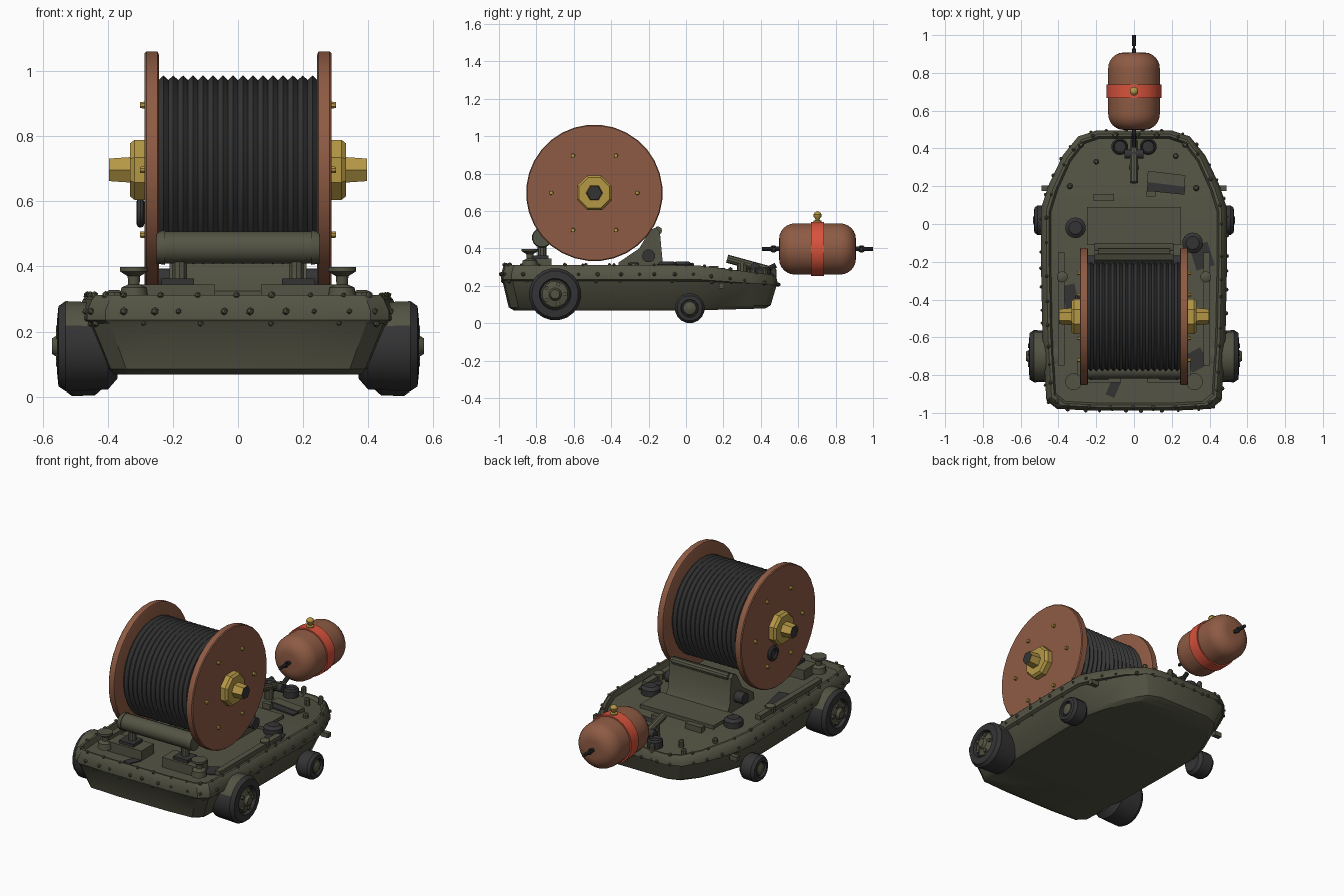
import bpy, bmesh, math, random
from mathutils import Matrix, Vector

cube = bpy.data.objects.get("Cube")
if cube:
    bpy.data.objects.remove(cube)
random.seed(4)


def material(name, r, g, b):
    m = bpy.data.materials.new(name)
    m.use_nodes = True
    m.diffuse_color = (r, g, b, 1)
    m.node_tree.nodes["Principled BSDF"].inputs["Base Color"].default_value = (r, g, b, 1)
    return m


GREEN = material("olive green", .088, .088, .058)
DARK = material("dark grey", .034, .034, .036)
CABLE = material("cable black", .036, .036, .036)
BROWN = material("rusty brown", .27, .105, .058)
RED = material("band red", .68, .085, .045)
GOLD = material("brass", .46, .31, .06)
TURN = {"X": Matrix.Rotation(math.pi / 2, 4, "Y"),
        "Y": Matrix.Rotation(-math.pi / 2, 4, "X"), "Z": Matrix()}


def finish(name, bm, mats, rule=None, smooth=35):
    """Turn a bmesh into an object; rule picks a material index per face."""
    bmesh.ops.recalc_face_normals(bm, faces=bm.faces)
    for f in bm.faces:
        f.material_index = rule(f) if rule else 0
    me = bpy.data.meshes.new(name)
    bm.to_mesh(me)
    bm.free()
    for m in mats:
        me.materials.append(m)
    ob = bpy.data.objects.new(name, me)
    bpy.context.collection.objects.link(ob)
    if smooth:
        bpy.ops.object.select_all(action="DESELECT")
        ob.select_set(True)
        bpy.context.view_layer.objects.active = ob
        bpy.ops.object.shade_smooth_by_angle(angle=math.radians(smooth))
    return ob


def lathe(name, profile, axis, at, mats, seg=24, rule=None, smooth=35, tilt=None):
    """Revolve (offset, radius) points round an axis and cap both ends."""
    bm = bmesh.new()
    rings = [[bm.verts.new((r * math.cos(t), r * math.sin(t), a))
              for t in (math.tau * (i + .5) / seg for i in range(seg))] for a, r in profile]
    for p, q in zip(rings, rings[1:]):
        for i in range(seg):
            j = (i + 1) % seg
            bm.faces.new((p[i], p[j], q[j], q[i]))
    bm.faces.new(rings[0])
    bm.faces.new(rings[-1])
    bm.transform(Matrix.Translation(at) @ (tilt or TURN[axis]))
    return finish(name, bm, mats, rule, smooth)


def rod(name, p, q, r, mat, seg=10):
    p, q = Vector(p), Vector(q)
    tilt = (q - p).to_track_quat("Z", "Y").to_matrix().to_4x4()
    return lathe(name, [(0, r), ((q - p).length, r)], "Z", p, [mat], seg, tilt=tilt)


def box(name, at, size, mat, turn=0):
    bm = bmesh.new()
    bmesh.ops.create_cube(bm, size=1, matrix=Matrix.Translation(at)
                          @ Matrix.Rotation(turn, 4, "Z") @ Matrix.Diagonal((*size, 1)))
    return finish(name, bm, [mat], smooth=0)


def prism(name, pts, half, mat):
    """Extrude a (y, z) profile across x."""
    bm = bmesh.new()
    a, b = ([bm.verts.new((s * half, y, z)) for y, z in pts] for s in (-1, 1))
    bm.faces.new(a)
    bm.faces.new(b)
    for i in range(len(pts)):
        j = (i + 1) % len(pts)
        bm.faces.new((a[i], a[j], b[j], b[i]))
    return finish(name, bm, [mat], smooth=30)


def ring(name, at, axis, major, minor, mat):
    prof = [(minor * math.sin(t), major + minor * math.cos(t))
            for t in (math.tau * i / 8 for i in range(9))]
    return lathe(name, prof, axis, at, [mat], 16)


# Hull: one outline lofted through levels (z, x scale, y scale, bow drop)
half = [(.2, -.985), (.4, -.975), (.455, -.93), (.475, -.6), (.483, -.2), (.483, .08),
        (.445, .2), (.37, .36), (.29, .46), (.2, .49)]
outline = half + [(-x, y) for x, y in reversed(half)]
levels = [(.068, .82, .91, -.2), (.085, .86, .95, -.2), (.225, .985, .995, .3), (.235, 1.02, 1.005, .6),
          (.262, 1.02, 1.005, 1), (.3, .985, .99, 1), (.312, .96, .98, 1), (.312, .93, .965, 1),
          (.283, .91, .95, .8)]


def place(x, y, level):
    z, sx, sy, drop = level
    return Vector((x * sx, (y + .25) * sy - .25, z - drop * .055 * max(0, (y - .05) / .44)))


bm = bmesh.new()
loops = [[bm.verts.new(place(x, y, lv)) for x, y in outline] for lv in levels]
n = len(outline)
for p, q in zip(loops, loops[1:]):
    for i in range(n):
        j = (i + 1) % n
        bm.faces.new((p[i], p[j], q[j], q[i]))
for lp in (loops[0], loops[-1]):
    for i in range(n // 2 - 1):
        bm.faces.new((lp[i], lp[i + 1], lp[n - 2 - i], lp[n - 1 - i]))
finish("hull", bm, [GREEN], smooth=30)

# Rivets along the belt and the rim
bm = bmesh.new()
for level, step in ((levels[4], .11), (levels[6], .13), (levels[2], .19)):
    for i in range(n):
        a, b = Vector(outline[i]), Vector(outline[(i + 1) % n])
        count = max(1, round((b - a).length / step))
        for k in range(count):
            p = a.lerp(b, (k + random.uniform(.2, .6)) / count)
            bmesh.ops.create_icosphere(bm, subdivisions=1, radius=random.uniform(.008, .013),
                                       matrix=Matrix.Translation(place(p.x, p.y, level)))
finish("hull_rivets", bm, [GREEN])

# Wheels, fins and deck fittings on both sides
for s, side in ((1, "left"), (-1, "right")):
    lathe(f"front_wheel_{side}", [(.37 * s, .1), (.40 * s, .135), (.53 * s, .14), (.552 * s, .125),
          (.556 * s, .085), (.535 * s, .08)], "X", (0, -.7, .155), [DARK, GREEN], 20,
          rule=lambda f: int(f.calc_center_median().z > .2 and abs(f.calc_center_median().x) < .535))
    lathe(f"front_hub_{side}", [(.53 * s, .08), (.545 * s, .07), (.555 * s, .035), (.572 * s, .025)],
          "X", (0, -.7, .155), [GREEN], 12)
    for k in range(5):
        t = math.tau * k / 5
        lathe(f"hub_bolt_{side}", [(.54 * s, .012), (.56 * s, .012)], "X",
              (0, -.7 + .055 * math.cos(t), .155 + .055 * math.sin(t)), [GREEN], 6)
    lathe(f"rear_wheel_{side}", [(.42 * s, .06), (.44 * s, .078), (.51 * s, .08), (.527 * s, .068),
          (.53 * s, .048), (.515 * s, .045)], "X", (0, .02, .08), [DARK], 16)
    lathe(f"rear_hub_{side}", [(.5 * s, .046), (.525 * s, .035), (.535 * s, .015)], "X",
          (0, .02, .08), [GREEN], 10)
    rod(f"side_fin_{side}", (.44 * s, .19, .2), (.49 * s, .19, .2), .02, GREEN, 4)
    lathe(f"front_bollard_{side}", [(.3, .045), (.335, .04), (.345, .018), (.37, .02), (.385, .045),
          (.398, .045)], "Z", (.32 * s, -.835, 0), [GREEN], 12)
    lathe(f"bow_vent_{side}", [(.25, .045), (.29, .045), (.3, .036), (.288, .03)], "Z",
          (.075 * s, .41, 0), [DARK], 14)
    lathe(f"deck_cap_{side}", [(.28, .055), (.315, .055), (.33, .035)], "Z",
          (.31 * s, -.06 - .04 * s, 0), [DARK], 14)
    lathe(f"corner_cap_{side}", [(.28, .03), (.32, .03), (.328, .015)], "Z",
          (.38 * s, -.28, 0), [GREEN], 10)
    box(f"deck_side_rail_{side}", (.385 * s, -.45, .295), (.035, .6, .03), GREEN)
    # Drum bearing and roller stand
    box(f"roller_foot_{side}", (.185 * s, -.78, .315), (.23, .12, .06), GREEN)
    box(f"roller_foot_pad_{side}", (.185 * s, -.78, .348), (.1, .09, .03), DARK)
    rod(f"roller_post_{side}", (.18 * s, -.77, .34), (.18 * s, -.77, .45), .024, GREEN)
    lathe(f"roller_cap_{side}", [(.225 * s, .054), (.25 * s, .05)], "X", (0, -.77, .458), [GREEN], 16)
    # Reel cheek, brass hub and bolts
    lathe(f"reel_flange_{side}", [(.243 * s, .355), (.247 * s, .365), (.282 * s, .365), (.287 * s, .36)],
          "X", (0, -.49, .697), [BROWN], 32)
    lathe(f"reel_hub_{side}", [(.28 * s, .1), (.318 * s, .1), (.332 * s, .088)], "X",
          (0, -.49, .697), [GOLD], 8, smooth=0)
    lathe(f"reel_axle_{side}", [(.32 * s, .046), (.396 * s, .04)], "X", (0, -.49, .697),
          [GOLD, DARK], 6, rule=lambda f: int(abs(f.calc_center_median().x) > .39), smooth=0)
    for k in range(6):
        t = math.tau * k / 6
        lathe(f"flange_bolt_{side}", [(.28 * s, .012), (.302 * s, .01)], "X",
              (0, -.49 + .23 * math.cos(t), .697 + .23 * math.sin(t)), [GOLD], 8)

# Wound cable: ridged profile, with a loose loop at one cheek
turns = 16
wound = [(-.245 + .49 * i / (2 * turns), .292 if i % 2 else .277) for i in range(2 * turns + 1)]
lathe("wound_cable", wound, "X", (0, -.49, .697), [CABLE], 32, smooth=25)
ring("cable_end_loop", (-.3, -.42, .565), "X", .035, .012, CABLE)

# Guide roller and rear chute
lathe("guide_roller", [(-.23, .05), (.23, .05)], "X", (0, -.77, .458), [GREEN], 16)
prism("rear_chute", [(-.09, .28), (-.125, .33), (-.14, .49), (-.16, .512), (-.19, .5), (-.25, .4),
                     (-.36, .325), (-.36, .28)], .21, GREEN)
lathe("chute_roll", [(-.19, .022), (.19, .022)], "X", (0, -.15, .495), [GREEN], 10)
box("chute_step", (0, -.01, .285), (.5, .2, .03), GREEN)
for x in (-.24, .24):
    rod("chute_pin", (x * .8, -.2, .36), (x * 1.1, -.2, .36), .035, DARK, 12)

# Bow fittings and dark deck patches
rod("bow_winch_barrel", (0, .22, .345), (0, .44, .285), .022, GREEN)
rod("bow_winch_post", (0, .3, .25), (0, .3, .32), .028, GREEN)
lathe("bow_winch_drum", [(-.05, .025), (.05, .025)], "X", (0, .37, .3), [DARK], 12)
rod("tow_hook", (0, .4, .27), (0, .48, .31), .014, DARK)
box("hatch_bar", (-.16, .14, .285), (.11, .035, .04), GREEN)
box("hatch_bar_front", (.09, .16, .285), (.05, .03, .04), GREEN)
box("locker", (.17, .24, .265), (.2, .06, .04), GREEN, -.12)
for x, y, w, d, a in ((.17, .19, .2, .05, -.1), (.36, -.17, .1, .13, .3), (-.33, -.42, .07, .2, .2),
                      (-.11, -.87, .05, .09, -.4), (.33, -.72, .1, .1, .5)):
    box("deck_patch", (x, y, .284 - max(0, y - .05) * .06), (w, d, .009), DARK, a)
for x, y in ((-.2, .33), (.22, .36), (-.34, .2), (.33, .19), (-.28, .42), (.27, .42), (-.1, .47), (.12, .47)):
    lathe("deck_stud", [(.23, .016), (.285, .016), (.295, .008)], "Z", (x, y, 0), [GREEN], 8)

# Buoy: capsule, band, top stud and end shackles
cap = [(.12 + .085 * math.sin(t), .055 + .083 * math.cos(t)) for t in (math.pi / 2 * i / 6 for i in range(7))]
shell = [(-a, r) for a, r in reversed(cap)] + cap
lathe("buoy_body", shell, "Y", (0, .703, .397), [BROWN], 24, smooth=40)
lathe("buoy_band", [(-.036, .135), (-.036, .146), (.036, .146), (.036, .135)], "Y",
      (0, .703, .397), [RED], 24)
lathe("buoy_stud", [(.53, .022), (.548, .022), (.552, .011), (.56, .013), (.568, .021), (.58, .023),
                    (.59, .017), (.597, .006)], "Z", (0, .703, 0), [GOLD], 12)
for s, end in ((1, "rear"), (-1, "front")):
    y = .703 + .235 * s
    rod(f"buoy_eye_stem_{end}", (0, .703 + .2 * s, .397), (0, y - .01 * s, .397), .012, DARK)
    ring(f"buoy_eye_{end}", (0, y, .397), "X", .014, .006, DARK)
    rod(f"buoy_pull_rod_{end}", (0, y + .005 * s, .397), (0, .703 + .297 * s, .397), .01, DARK)
